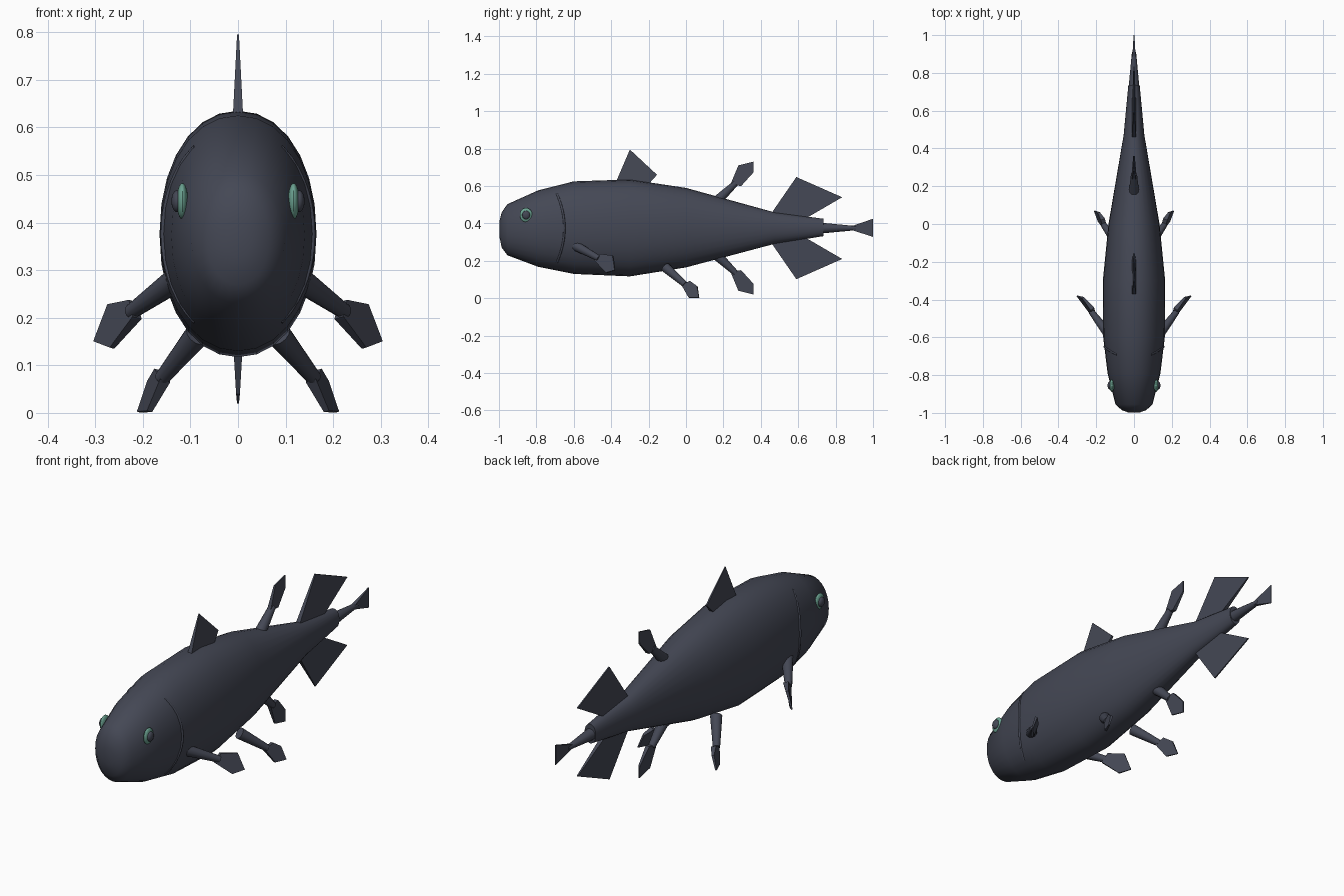
import bpy, bmesh, math
from mathutils import Vector

cube = bpy.data.objects.get("Cube")
if cube:
    bpy.data.objects.remove(cube, do_unlink=True)


def material(name, color):
    m = bpy.data.materials.new(name)
    m.use_nodes = True
    m.diffuse_color = (*color, 1)
    m.node_tree.nodes["Principled BSDF"].inputs["Base Color"].default_value = (*color, 1)
    return m


SLATE = material("slate_skin", (0.058, 0.064, 0.09))
TEAL = material("teal_eye", (0.15, 0.37, 0.29))
MID = 0.375  # height of the body axis


def finish(name, bm, mat, smooth=False):
    bmesh.ops.recalc_face_normals(bm, faces=bm.faces)
    me = bpy.data.meshes.new(name)
    bm.to_mesh(me)
    bm.free()
    ob = bpy.data.objects.new(name, me)
    bpy.context.collection.objects.link(ob)
    me.materials.append(mat)
    if smooth:
        bpy.ops.object.select_all(action='DESELECT')
        ob.select_set(True)
        bpy.context.view_layer.objects.active = ob
        bpy.ops.object.shade_smooth_by_angle(angle=math.radians(40))
    return ob


def loft(name, rings, mat):
    bm = bmesh.new()
    loops = [[bm.verts.new(p) for p in ring] for ring in rings]
    n = len(loops[0])
    for a, b in zip(loops, loops[1:]):
        for i in range(n):
            j = (i + 1) % n
            bm.faces.new((a[i], a[j], b[j], b[i]))
    bm.faces.new(loops[0])
    bm.faces.new(loops[-1])
    return finish(name, bm, mat, True)


def stalk(name, start, end, r1, r2):
    start, end = Vector(start), Vector(end)
    turn = (end - start).to_track_quat('Z', 'Y')
    circle = [Vector((math.cos(k * math.tau / 12), math.sin(k * math.tau / 12), 0)) for k in range(12)]
    rings = [[p + turn @ (c * r) for c in circle] for p, r in ((start, r1), (end, r2))]
    return loft(name, rings, SLATE)


def blade(name, points, halves):
    """Thin fin with its own half thickness at each corner."""
    points = [Vector(p) for p in points]
    normal = Vector()
    for a, b in zip(points[1:], points[2:]):
        normal += (a - points[0]).cross(b - points[0])
    normal.normalize()
    bm = bmesh.new()
    front = [bm.verts.new(p + normal * h) for p, h in zip(points, halves)]
    back = [bm.verts.new(p - normal * h) for p, h in zip(points, halves)]
    bm.faces.new(front)
    bm.faces.new(back[::-1])
    for i in range(len(points)):
        j = (i + 1) % len(points)
        bm.faces.new((front[i], back[i], back[j], front[j]))
    return finish(name, bm, SLATE)


# Body: y, bottom, top, half width
BODY = [(-0.998, 0.33, 0.41, 0.03), (-0.985, 0.27, 0.46, 0.065), (-0.955, 0.23, 0.503, 0.098),
        (-0.79, 0.168, 0.577, 0.14), (-0.6, 0.13, 0.625, 0.163), (-0.3, 0.117, 0.635, 0.165),
        (0, 0.165, 0.59, 0.135), (0.47, 0.29, 0.46, 0.055), (0.735, 0.332, 0.425, 0.03)]


def section(y, bottom, top, w):
    ring = []
    for k in range(28):
        a = k * math.tau / 28
        c, s = math.cos(a), math.sin(a)
        ring.append((math.copysign(abs(c) ** 0.95, c) * w, y,
                     (bottom + top) / 2 + math.copysign(abs(s) ** 0.95, s) * (top - bottom) / 2))
    return ring


def body_side(y, z):
    """Half width of the body at a given place."""
    for a, b in zip(BODY, BODY[1:]):
        if a[0] <= y <= b[0]:
            t = (y - a[0]) / (b[0] - a[0])
            bottom, top, w = (a[i] + (b[i] - a[i]) * t for i in (1, 2, 3))
            u = (z - (bottom + top) / 2) / ((top - bottom) / 2)
            return w * math.sqrt(max(0, 1 - u * u))


loft("body", [section(*r) for r in BODY], SLATE)

# Tail stem and tip
stalk("tail_stem", (0, 0.73, MID), (0, 0.91, MID), 0.028, 0.011)
blade("tail_tip", [(0, 0.87, MID + 0.005), (0, 1, 0.425), (0, 1, 0.328), (0, 0.87, MID - 0.005)],
      [0.01, 0.002, 0.002, 0.01])

# Front dorsal fin
blade("dorsal_fin", [(0, -0.375, 0.62), (0, -0.3, 0.795), (0, -0.155, 0.66), (0, -0.2, 0.61)],
      [0.011, 0.002, 0.004, 0.011])

# Paired upper and lower fins on the rear body
for label, s in (("upper", 1), ("lower", -1)):
    blade(label + "_tail_fin", [(0, y, MID + s * h) for y, h in
          ((0.45, 0.07), (0.59, 0.273), (0.835, 0.165), (0.62, 0.04))], [0.011, 0.003, 0.003, 0.011])
    stalk(label + "_rear_stalk", (0, 0.16, MID + s * 0.14), (0, 0.265, MID + s * 0.24), 0.028, 0.016)
    blade(label + "_rear_fin", [(0, y, MID + s * h) for y, h in
          ((0.237, 0.232), (0.28, 0.335), (0.36, 0.355), (0.36, 0.297), (0.295, 0.225))],
          [0.01, 0.004, 0.002, 0.004, 0.01])

# Eyes, gill ridges and side fins
for side, s in (("left", 1), ("right", -1)):
    for part, x, radii, mat in (("eye", 0.117, (0.012, 0.034, 0.038), TEAL),
                                ("pupil", 0.128, (0.012, 0.021, 0.023), SLATE)):
        bm = bmesh.new()
        bmesh.ops.create_uvsphere(bm, u_segments=20, v_segments=12, radius=1)
        for v in bm.verts:
            v.co = Vector((s * x + v.co.x * radii[0], -0.855 + v.co.y * radii[1], 0.445 + v.co.z * radii[2]))
        finish(side + "_" + part, bm, mat, True)

    gill = bpy.data.curves.new(side + "_gill_ridge", 'CURVE')
    gill.dimensions = '3D'
    gill.bevel_depth = 0.006
    gill.bevel_resolution = 2
    gill.use_fill_caps = True
    line = gill.splines.new('POLY')
    line.points.add(16)
    for k, p in enumerate(line.points):
        t = k / 8 - 1
        y, z = -0.65 - 0.04 * t * t, MID + 0.183 * t
        p.co = (s * body_side(y, z), y, z, 1)
    gill.materials.append(SLATE)
    bpy.context.collection.objects.link(bpy.data.objects.new(side + "_gill_ridge", gill))

    for name, start, end, corners in (
        ("pectoral", (0.13, -0.59, 0.28), (0.225, -0.465, 0.212),
         ((0.212, -0.485, 0.2), (0.22, -0.45, 0.235), (0.27, -0.39, 0.227), (0.302, -0.38, 0.15), (0.265, -0.425, 0.136))),
        ("pelvic", (0.085, -0.11, 0.165), (0.16, -0.005, 0.073),
         ((0.153, -0.02, 0.068), (0.165, 0.025, 0.09), (0.186, 0.06, 0.065), (0.21, 0.07, 0.002), (0.186, 0.015, 0.003)))):
        stalk(f"{side}_{name}_stalk", (s * start[0], *start[1:]), (s * end[0], *end[1:]), 0.027, 0.016)
        blade(f"{side}_{name}_fin", [(s * x, y, z) for x, y, z in corners],
              [0.012, 0.012, 0.006, 0.003, 0.006])
